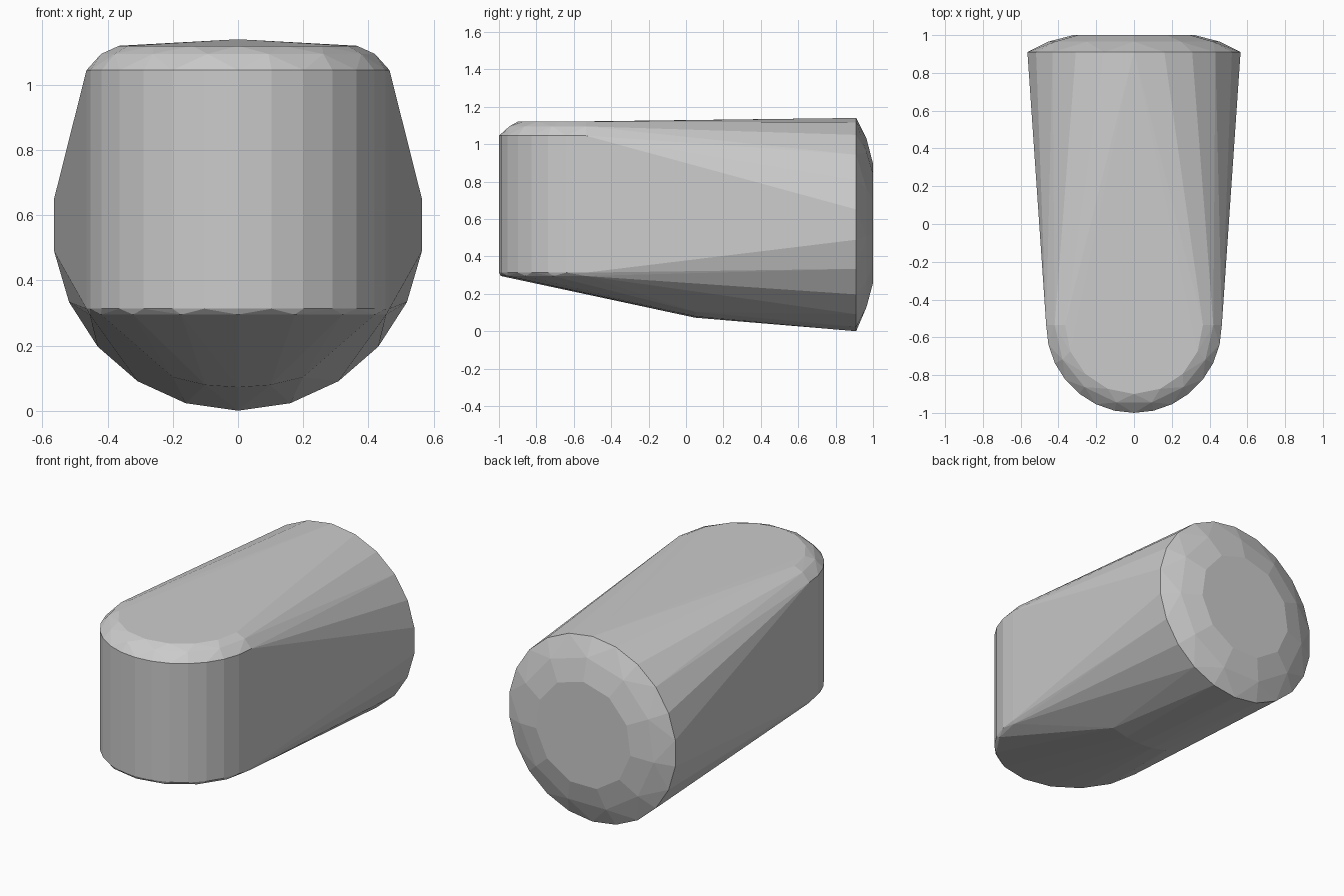
import bpy, bmesh
from math import cos, sin, pi, radians

if "Cube" in bpy.data.objects:
    bpy.data.objects.remove(bpy.data.objects["Cube"])


def back_ring(y, r, n, z=0.575):
    """Upright ring facing +y."""
    return [(r * cos(2 * pi * i / n + pi / 2), y, z + r * sin(2 * pi * i / n + pi / 2))
            for i in range(n)]


def nose_arc(r, z, n, cy=-0.535):
    """Half circle in plan, bulging to the front (-y)."""
    return [(r * cos(pi + pi * i / n), cy + r * sin(pi + pi * i / n), z)
            for i in range(n + 1)]


points = []
# round back end with a shallow chamfer to a flat cap
points += back_ring(0.91, 0.57, 22)
points += back_ring(0.965, 0.46, 11)
points += back_ring(1.0, 0.325, 11)
# rounded front: vertical wall, bevelled top edge, thin bottom edge
points += nose_arc(0.465, 1.05, 14)
points += nose_arc(0.42, 1.10, 7)
points += nose_arc(0.365, 1.125, 8)
points += nose_arc(0.465, 0.318, 14)
points += nose_arc(0.455, 0.30, 8)
# crease under the belly
points += [(-0.2, 0.05, 0.108), (-0.1, 0.05, 0.084), (0, 0.05, 0.077),
           (0.1, 0.05, 0.084), (0.2, 0.05, 0.108)]

# wrap all sections in one faceted convex body
bm = bmesh.new()
for p in points:
    bm.verts.new(p)
res = bmesh.ops.convex_hull(bm, input=bm.verts)
loose = [v for v in bm.verts if not v.link_faces]
bmesh.ops.delete(bm, geom=loose, context='VERTS')
bmesh.ops.dissolve_limit(bm, angle_limit=radians(1), verts=bm.verts, edges=bm.edges)
bmesh.ops.recalc_face_normals(bm, faces=bm.faces)

# stand on the ground
low = min(v.co.z for v in bm.verts)
for v in bm.verts:
    v.co.z -= low

mesh = bpy.data.meshes.new("capsule_body")
bm.to_mesh(mesh)
bm.free()
body = bpy.data.objects.new("capsule_body", mesh)
bpy.context.collection.objects.link(body)
